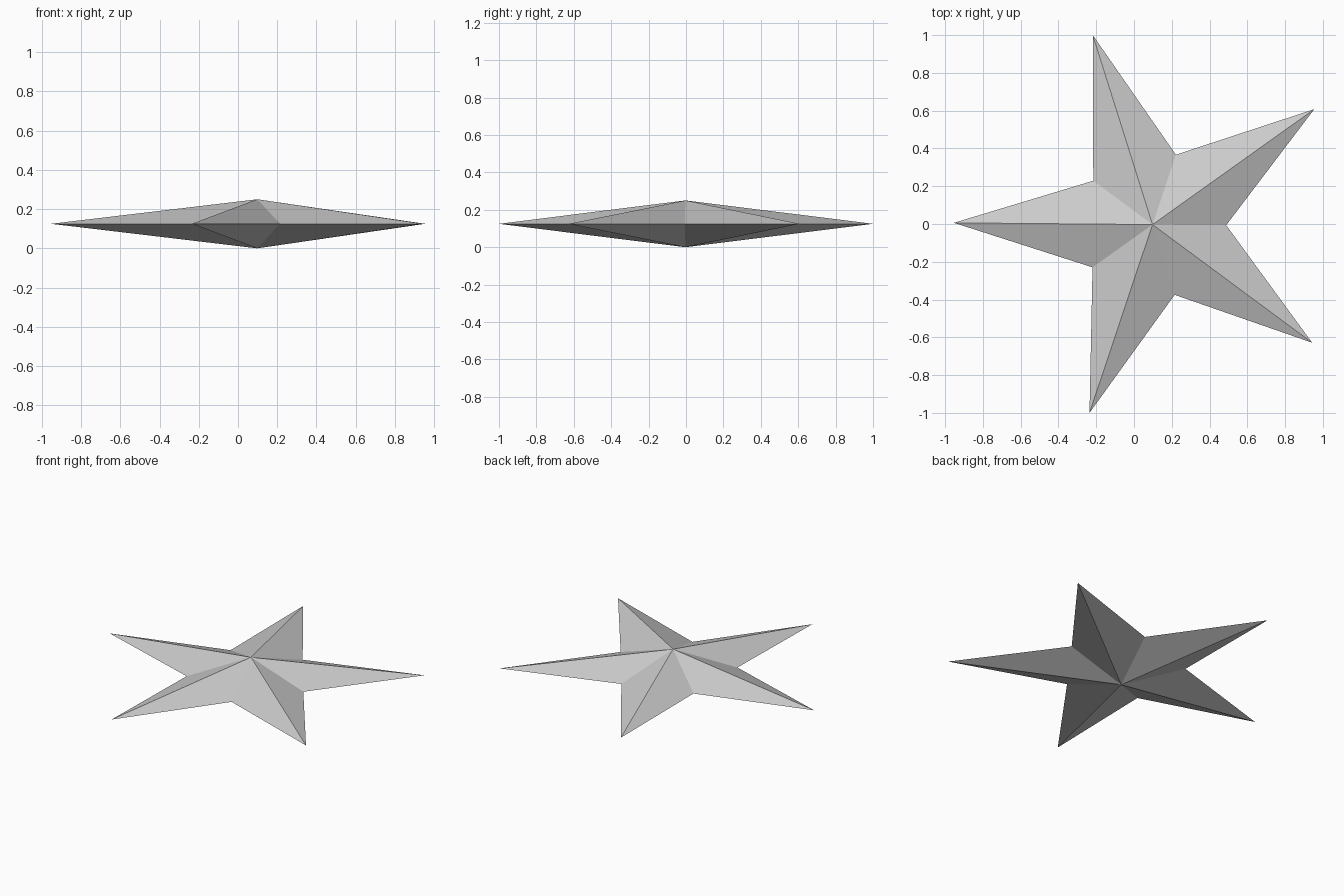
import bpy, bmesh, math

if "Cube" in bpy.data.objects:
    bpy.data.objects.remove(bpy.data.objects["Cube"])

POINTS = 5
OUTER, INNER = 1.0515, 0.39      # tip and notch radii
HALF = 0.125                     # half thickness at the centre
TURN = math.radians(-0.5)        # slight twist of the whole star
CX, CY = 0.098, -0.003           # hub position that centres the bounds

bm = bmesh.new()

# Star outline at mid height: notches and tips alternate
rim = []
for i in range(2 * POINTS):
    r = OUTER if i % 2 else INNER
    a = TURN + i * math.pi / POINTS
    rim.append(bm.verts.new((CX + r * math.cos(a), CY + r * math.sin(a), HALF)))

# Upper and lower peaks, each joined to the outline by flat facets
top = bm.verts.new((CX, CY, 2 * HALF))
bottom = bm.verts.new((CX, CY, 0))
for a, b in zip(rim, rim[1:] + rim[:1]):
    bm.faces.new((a, b, top))
    bm.faces.new((b, a, bottom))

bmesh.ops.recalc_face_normals(bm, faces=bm.faces)
mesh = bpy.data.meshes.new("faceted_star")
bm.to_mesh(mesh)
bm.free()
star = bpy.data.objects.new("faceted_star", mesh)
bpy.context.collection.objects.link(star)
